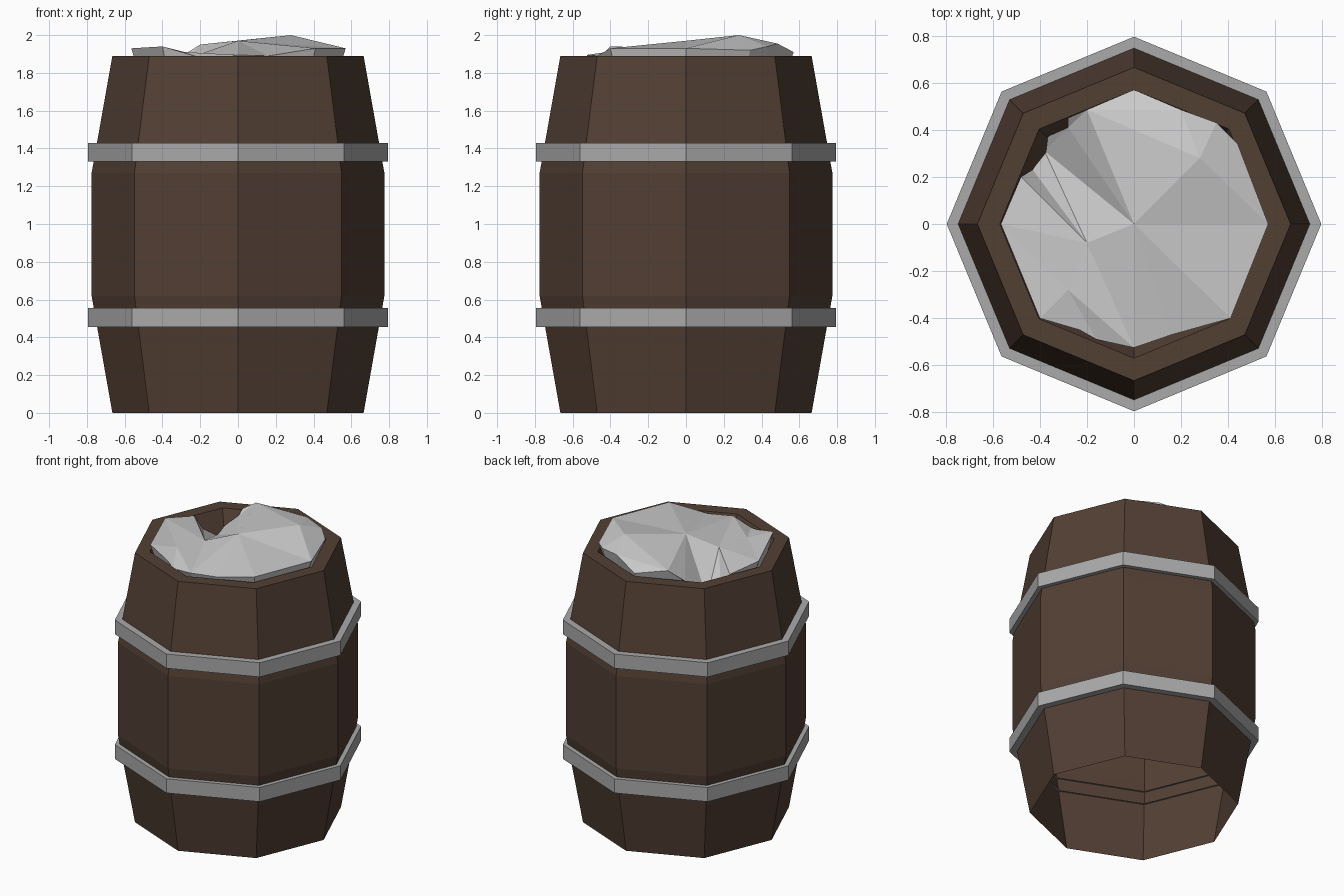
import bpy, math
from mathutils import Vector
from mathutils.geometry import delaunay_2d_cdt

if "Cube" in bpy.data.objects:
    bpy.data.objects.remove(bpy.data.objects["Cube"])

SIDES = 8


def material(name, r, g, b):
    m = bpy.data.materials.new(name)
    m.diffuse_color = (r, g, b, 1)
    m.use_nodes = True
    m.node_tree.nodes["Principled BSDF"].inputs["Base Color"].default_value = m.diffuse_color
    return m


def make(name, verts, faces, mat=None):
    me = bpy.data.meshes.new(name)
    me.from_pydata(verts, [], faces)
    me.update()
    ob = bpy.data.objects.new(name, me)
    bpy.context.collection.objects.link(ob)
    if mat:
        me.materials.append(mat)
    return ob


def lathe(name, profile, mat, cap_end=False):
    """Spin an (r, z) profile into an eight-sided shell."""
    verts, faces = [], []
    for r, z in profile:
        for i in range(SIDES):
            a = math.tau * i / SIDES
            verts.append((r * math.cos(a), r * math.sin(a), z))
    for k in range(len(profile) - 1):
        for i in range(SIDES):
            j = (i + 1) % SIDES
            a, b = k * SIDES, (k + 1) * SIDES
            faces.append((a + i, a + j, b + j, b + i))
    if cap_end:
        faces.append(tuple(range((len(profile) - 1) * SIDES, len(profile) * SIDES)))
    return make(name, verts, faces, mat)


wood = material("dark_wood", 0.085, 0.05, 0.034)
iron = material("iron", 0.4, 0.4, 0.4)

# Barrel: open underneath, flat rim, shallow tapered cup at the top
lathe("barrel", [(0.665, 0), (0.775, 0.62), (0.775, 1.27), (0.665, 1.89),
                 (0.57, 1.89), (0.47, 1.68)], wood, cap_end=True)

# Hoops: outer band with top and bottom lips that reach through the staves
for name, z0, r0, r1 in (("lower_hoop", 0.455, 0.735, 0.752),
                         ("upper_hoop", 1.33, 0.752, 0.735)):
    lathe(name, [(r0, z0), (0.795, z0), (0.795, z0 + 0.1), (r1, z0 + 0.1)], iron)

# Contents: rough faceted heap, outline listed counter-clockwise
outline = [(0.57, 0, 1.93), (0.44, 0.34, 1.92), (0.35, 0.43, 1.94),
           (0.2, 0.485, 1.955), (0, 0.57, 1.91), (-0.2, 0.485, 1.95),
           (-0.28, 0.45, 1.9), (-0.28, 0.41, 1.87), (-0.37, 0.37, 1.78),
           (-0.38, 0.31, 1.74), (-0.43, 0.23, 1.8), (-0.48, 0.2, 1.89),
           (-0.565, 0, 1.93), (-0.4, -0.4, 1.94), (-0.23, -0.45, 1.89),
           (-0.16, -0.49, 1.87), (0, -0.525, 1.895), (0.16, -0.47, 1.89),
           (0.41, -0.4, 1.93)]
inner = [(0, 0, 1.97), (0.28, 0.28, 2.0), (-0.2, -0.08, 1.9), (-0.28, -0.28, 1.91)]
n = len(outline)
pts = outline + inner
edges = [(i, (i + 1) % n) for i in range(n)] + [(n, n + 1), (n, 5), (n + 2, 9), (n + 2, 11)]
xy, _, tris, origin, _, _ = delaunay_2d_cdt([Vector(p[:2]) for p in pts], edges, [], 1, 1e-5)
verts = [(v.x, v.y, pts[o[0]][2]) for v, o in zip(xy, origin)]
faces = [tuple(t) for t in tris]

# Skirt sinking from the heap's edge into the barrel
index = {o[0]: k for k, o in enumerate(origin)}
base = len(verts)
verts += [(x * 0.93, y * 0.93, min(z - 0.03, 1.8)) for x, y, z in outline]
faces += [(index[i], base + i, base + (i + 1) % n, index[(i + 1) % n]) for i in range(n)]
make("contents", verts, faces)
